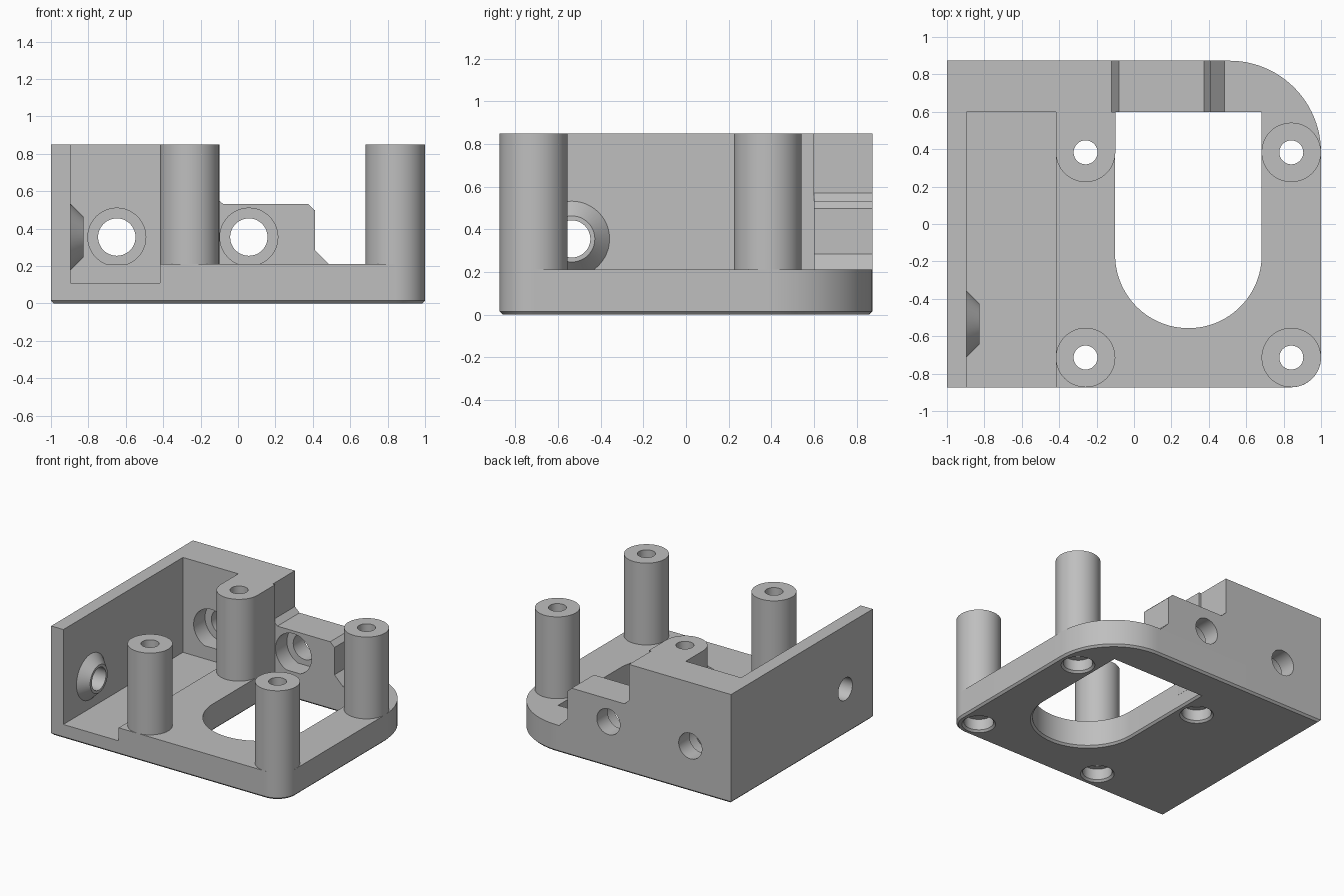
import bpy, bmesh
from math import sin, cos, pi, radians

cube = bpy.data.objects.get("Cube")
if cube:
    bpy.data.objects.remove(cube, do_unlink=True)

grey = bpy.data.materials.new("light grey plastic")
grey.use_nodes = True
colour = (0.52, 0.52, 0.52, 1)
grey.diffuse_color = colour
grey.node_tree.nodes["Principled BSDF"].inputs["Base Color"].default_value = colour

# Overall levels and repeated positions
W, D = 1.0, 0.873
FLOOR, PLATE, TOP = 0.11, 0.212, 0.85
WALL_X, WALL_Y = -0.895, 0.6
STEP_X, POST_R = -0.418, 0.159
CHAMFER = 0.015
HOLE_Z = 0.355


def arc(cx, cy, r, start, end, n=24):
    """Points along an arc, angles in degrees."""
    return [(cx + r * cos(radians(start + (end - start) * i / n)),
             cy + r * sin(radians(start + (end - start) * i / n))) for i in range(n + 1)]


def circle(cx, cy, r, n=48):
    return arc(cx, cy, r, 0, 360, n)[:-1]


def rect(x0, y0, x1, y1):
    return [(x0, y0), (x1, y0), (x1, y1), (x0, y1)]


def loft(name, sections, axis="Z"):
    """Closed solid through (outline, position) sections along an axis."""
    place = {"X": lambda u, v, w: (w, u, v),
             "Y": lambda u, v, w: (u, w, v),
             "Z": lambda u, v, w: (u, v, w)}[axis]
    bm = bmesh.new()
    rings = [[bm.verts.new(place(u, v, w)) for u, v in pts] for pts, w in sections]
    for a, b in zip(rings, rings[1:]):
        n = len(a)
        for i in range(n):
            j = (i + 1) % n
            bm.faces.new((a[i], a[j], b[j], b[i]))
    bm.faces.new(rings[0])
    bm.faces.new(rings[-1])
    bmesh.ops.recalc_face_normals(bm, faces=bm.faces)
    mesh = bpy.data.meshes.new(name)
    bm.to_mesh(mesh)
    bm.free()
    obj = bpy.data.objects.new(name, mesh)
    bpy.context.collection.objects.link(obj)
    mesh.materials.append(grey)
    return obj


def prism(name, pts, low, high, axis="Z"):
    return loft(name, [(pts, low), (pts, high)], axis)


def bore(name, cx, cy, steps, axis="Z"):
    """Stepped round cutter from (radius, position) pairs."""
    return loft(name, [(circle(cx, cy, r), w) for r, w in steps], axis)


def finish(obj, cutters=()):
    """Cut the openings and smooth the round surfaces."""
    bpy.ops.object.select_all(action="DESELECT")
    obj.select_set(True)
    bpy.context.view_layer.objects.active = obj
    for c in cutters:
        mod = obj.modifiers.new(c.name, "BOOLEAN")
        mod.operation, mod.solver, mod.object = "DIFFERENCE", "EXACT", c
        bpy.ops.object.modifier_apply(modifier=mod.name)
    bpy.ops.object.shade_smooth_by_angle(angle=radians(25))


def plate_outline(m):
    """Plate edge moved in by m, with one small and one large round corner."""
    r, big = POST_R, 0.49
    return ([(-W + m, -D + m)] + arc(W - r, -D + r, r - m, -90, 0)
            + arc(W - big, D - big, big - m, 0, 90) + [(-W + m, D - m)])


def window_outline(m):
    """Opening with a half-round front end, grown by m."""
    cx, r = 0.291, 0.392
    return arc(cx, -0.165, r + m, 180, 360, 48) + [(cx + r + m, WALL_Y + m), (cx - r - m, WALL_Y + m)]


# Cutters
posts = [(px, py) for px in (-0.259, W - POST_R) for py in (-D + POST_R, 0.383)]
screw_holes = [bore(f"screw_hole_cutter_{i}", px, py,
                    [(0.135, -CHAMFER), (0.105, CHAMFER), (0.105, 0.1), (0.064, 0.1), (0.064, 1)])
               for i, (px, py) in enumerate(posts)]
window = loft("window_cutter", [(window_outline(2 * CHAMFER), -CHAMFER),
                                (window_outline(0), CHAMFER), (window_outline(0), 0.5)])
pocket = prism("pocket_cutter", rect(WALL_X, -1, STEP_X, WALL_Y), FLOOR, 0.5)
back_holes = [bore(f"back_hole_cutter_{i}", hx, HOLE_Z,
                   [(0.155, 0.5), (0.155, 0.74), (0.1, 0.74), (0.1, 1)], "Y")
              for i, hx in enumerate((-0.648, 0.058))]
side_hole = bore("side_hole_cutter", -0.535, HOLE_Z, [(0.087, -1.1), (0.087, -0.7)], "X")

# Base plate with chamfered underside
base = loft("base_plate", [(plate_outline(CHAMFER), 0), (plate_outline(0), CHAMFER),
                           (plate_outline(0), PLATE)])
finish(base, [window, pocket] + screw_holes)

# Side wall and its conical boss
side = prism("side_wall", rect(-W, -D, WALL_X, WALL_Y), PLATE, TOP)
finish(side, [side_hole])
boss = bore("side_boss", -0.535, HOLE_Z, [(0.177, WALL_X), (0.108, -0.825)], "X")
finish(boss, [side_hole])

# Back wall with a tall part and a low chamfered part
profile = [(-W, PLATE), (-W, TOP), (-0.12, TOP), (-0.12, 0.57), (-0.08, 0.532), (0.375, 0.532),
           (0.412, 0.497), (0.412, 0.284), (0.484, PLATE)]
back = prism("back_wall", profile, WALL_Y, D, "Y")
finish(back, back_holes)

# Posts; the one beside the back wall runs into it
for i, ((px, py), hole) in enumerate(zip(posts, screw_holes)):
    outline = circle(px, py, POST_R)
    if i == 1:
        outline = arc(px, py, POST_R, 180, 360, 32) + [(px + POST_R, WALL_Y), (px - POST_R, WALL_Y)]
    post = prism(f"post_{i + 1}", outline, FLOOR if px < 0 else PLATE, TOP)
    finish(post, [hole])

for cutter in screw_holes + back_holes + [window, pocket, side_hole]:
    cutter.hide_render = True
    cutter.hide_viewport = True
